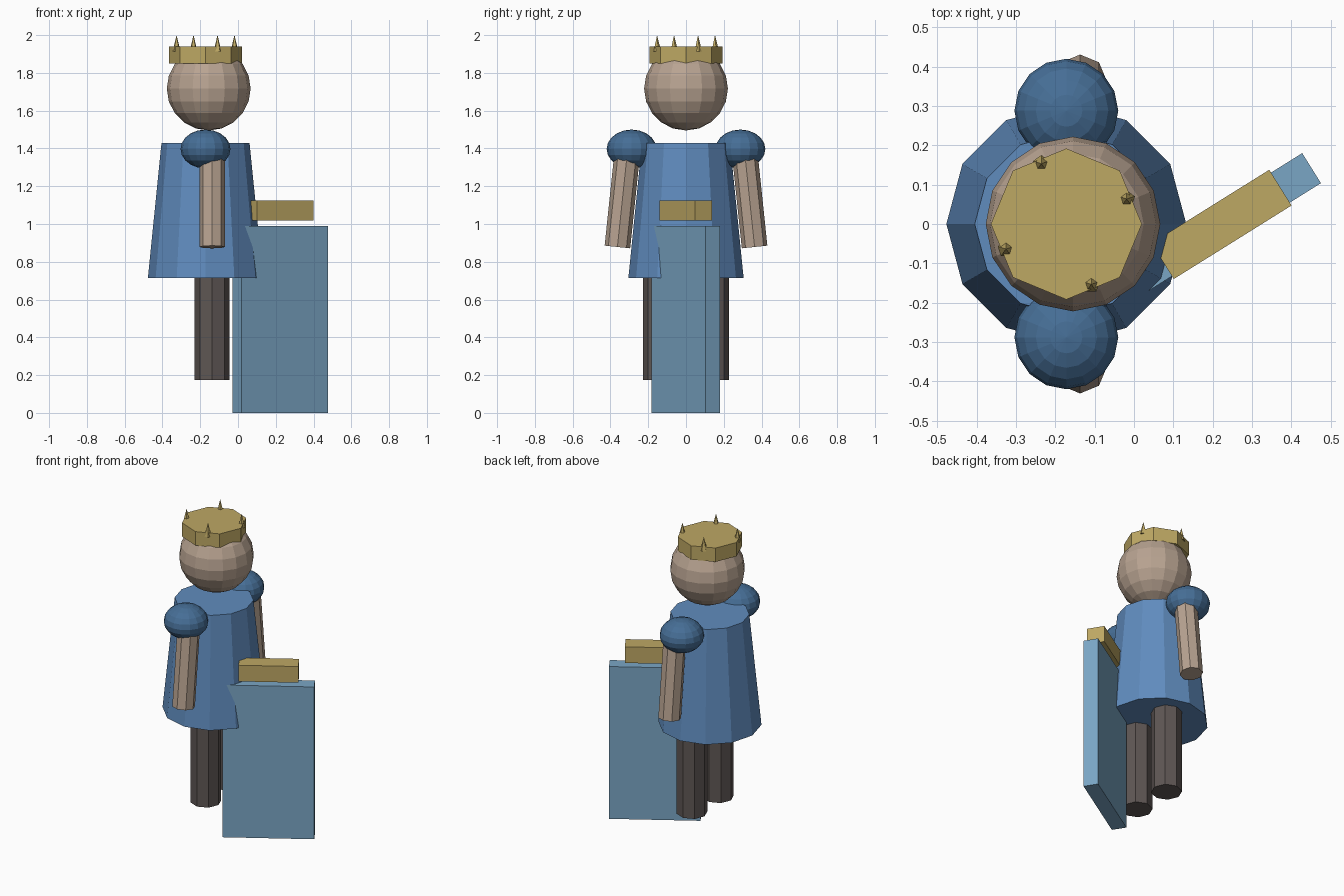
import bpy
from math import radians, sin, cos

if "Cube" in bpy.data.objects:
    bpy.data.objects.remove(bpy.data.objects["Cube"])


def material(name, rgb):
    m = bpy.data.materials.new(name)
    m.diffuse_color = (*rgb, 1)
    m.use_nodes = True
    m.node_tree.nodes["Principled BSDF"].inputs["Base Color"].default_value = m.diffuse_color
    return m


BLUE = material("tunic_blue", (0.117, 0.262, 0.515))
DARK_BLUE = material("shoulder_blue", (0.061, 0.156, 0.305))
STEEL = material("blade_blue", (0.195, 0.381, 0.558))
SKIN = material("skin", (0.479, 0.366, 0.283))
DARK = material("leg_grey", (0.114, 0.095, 0.089))
GOLD = material("gold", (0.515, 0.392, 0.127))


def finish(name, mat):
    ob = bpy.context.object
    ob.name = name
    ob.data.materials.append(mat)
    return ob


def cone(name, mat, sides, r1, r2, loc, depth, rot=(0, 0, 0)):
    bpy.ops.mesh.primitive_cone_add(vertices=sides, radius1=r1, radius2=r2,
                                    depth=depth, location=loc, rotation=rot)
    return finish(name, mat)


def ball(name, mat, loc, scale, segments, rings):
    bpy.ops.mesh.primitive_uv_sphere_add(segments=segments, ring_count=rings,
                                         radius=1, location=loc)
    ob = finish(name, mat)
    ob.scale = scale
    return ob


def block(name, mat, loc, size, turn):
    bpy.ops.mesh.primitive_cube_add(size=1, location=loc, rotation=(0, 0, turn))
    ob = finish(name, mat)
    ob.scale = size
    return ob


CX = -0.172      # body axis
LIMB_X = -0.137  # arm and leg axis

# Tunic and head
cone("tunic", BLUE, 12, 0.305, 0.233, (CX, 0, 1.0725), 0.715)
ball("head", SKIN, (-0.155, 0, 1.717), (0.222,) * 3, 16, 10)

# Crown band with four spikes
cone("crown_band", GOLD, 8, 0.192, 0.192, (CX, 0, 1.895), 0.09)
for i in range(4):
    a = radians(22.5 + 90 * i)
    cone(f"crown_spike_{i + 1}", GOLD, 5, 0.022, 0,
         (CX + 0.166 * cos(a), 0.166 * sin(a), 1.957), 0.086)

# Shoulders, arms and legs on both sides
for side, s in (("left", 1), ("right", -1)):
    ball(f"shoulder_{side}", DARK_BLUE, (CX, s * 0.288, 1.397),
         (0.132, 0.132, 0.103), 16, 10)
    cone(f"arm_{side}", SKIN, 8, 0.068, 0.068, (LIMB_X, s * 0.337, 1.127), 0.5,
         (s * radians(6), 0, 0))
    cone(f"leg_{side}", DARK, 8, 0.092, 0.092, (LIMB_X, s * 0.135, 0.465), 0.58)

# Broad slab and guard bar, turned together
TURN = radians(32)
block("slab", STEEL, (0.2225, -0.001, 0.495), (0.54, 0.09, 0.99), TURN)
block("guard_bar", GOLD, (0.2225, -0.001, 1.072), (0.353, 0.107, 0.105), TURN)
